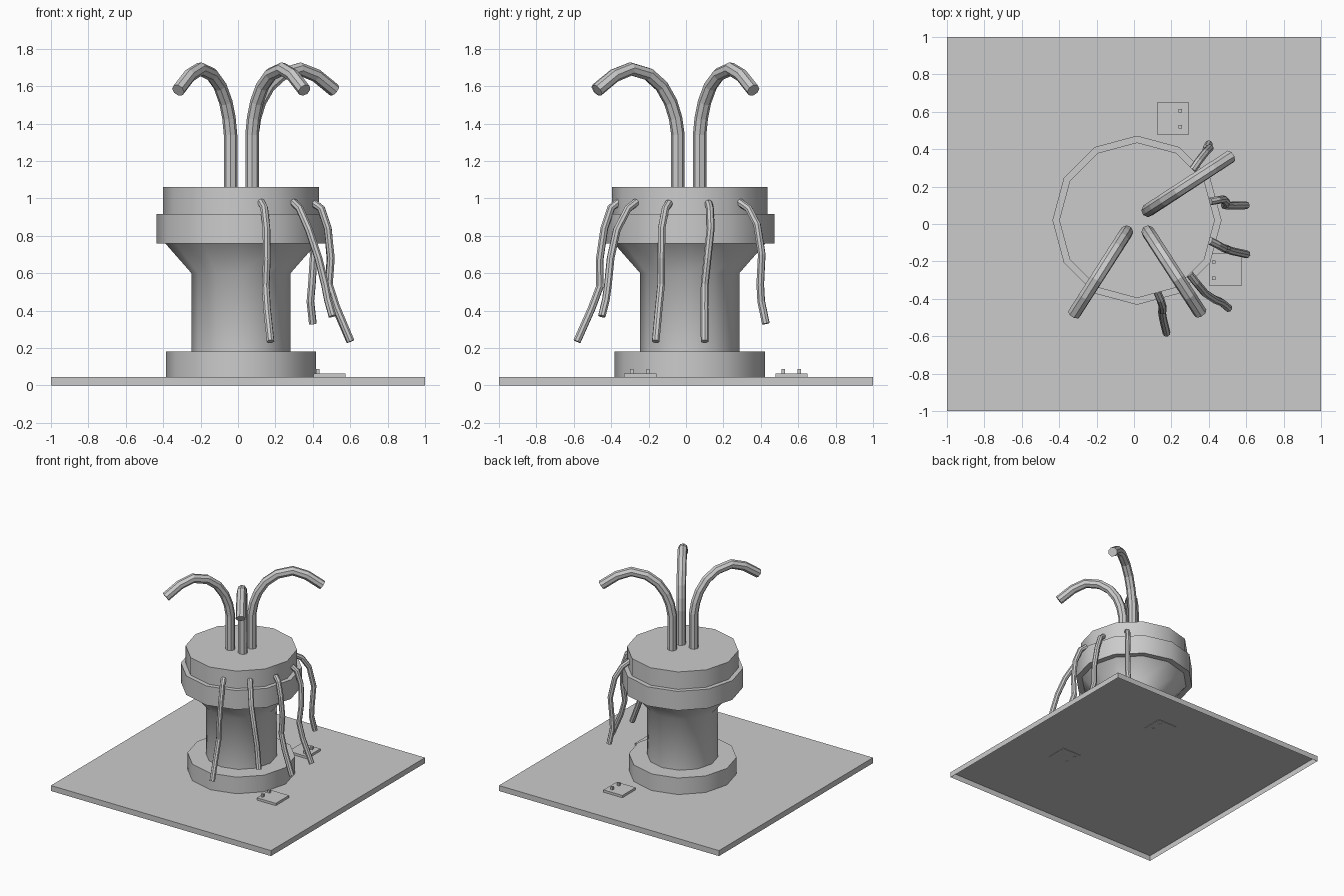
import bpy, bmesh, math
from mathutils import Vector

old = bpy.data.objects.get("Cube")
if old:
    bpy.data.objects.remove(old, do_unlink=True)

grey = bpy.data.materials.new("plain grey")
grey.use_nodes = True
colour = (0.6, 0.6, 0.6, 1)
grey.diffuse_color = colour
grey.node_tree.nodes["Principled BSDF"].inputs["Base Color"].default_value = colour

CENTRE = Vector((0.016, 0.02, 0))


def finish(name, bm, smooth=False):
    bmesh.ops.recalc_face_normals(bm, faces=bm.faces)
    mesh = bpy.data.meshes.new(name)
    bm.to_mesh(mesh)
    bm.free()
    mesh.materials.append(grey)
    obj = bpy.data.objects.new(name, mesh)
    bpy.context.collection.objects.link(obj)
    if smooth:
        bpy.ops.object.select_all(action='DESELECT')
        obj.select_set(True)
        bpy.context.view_layer.objects.active = obj
        bpy.ops.object.shade_smooth_by_angle(angle=math.radians(50))


def skin(bm, rings, close_start=True):
    """Join matching rings of points into a shell, capped at the end."""
    loops = [[bm.verts.new(p) for p in ring] for ring in rings]
    n = len(loops[0])
    for a, b in zip(loops, loops[1:]):
        for i in range(n):
            j = (i + 1) % n
            bm.faces.new((a[i], a[j], b[j], b[i]))
    bm.faces.new(loops[-1])
    if close_start:
        bm.faces.new(loops[0][::-1])


def lathe(name, profile, sides=12):
    bm = bmesh.new()
    angles = [math.tau * i / sides for i in range(sides)]
    skin(bm, [[CENTRE + Vector((r * math.cos(a), r * math.sin(a), z)) for a in angles]
              for r, z in profile])
    finish(name, bm, smooth=True)


def box(name, x0, x1, y0, y1, z0, z1, bottom=True):
    bm = bmesh.new()
    skin(bm, [[(x0, y0, z), (x1, y0, z), (x1, y1, z), (x0, y1, z)] for z in (z0, z1)], bottom)
    finish(name, bm)


def tube(name, points, radius, sides=8):
    pts = [Vector(p) for p in points]
    bm = bmesh.new()
    rings = []
    side = None
    for i, p in enumerate(pts):
        along = (pts[min(i + 1, len(pts) - 1)] - pts[max(i - 1, 0)]).normalized()
        if side is None:
            side = along.orthogonal()
        side = (side - along * side.dot(along)).normalized()
        up = along.cross(side)
        rings.append([p + radius * (math.cos(a) * side + math.sin(a) * up)
                      for a in (math.tau * k / sides for k in range(sides))])
    skin(bm, rings)
    finish(name, bm)


# Ground tray, hollow underneath, and the stepped round body
box("ground_tray", -1, 1, -1, 1, 0, 0.045, bottom=False)
lathe("foot_ring", [(0.402, 0.046), (0.402, 0.182)])
lathe("column", [(0.265, 0.17), (0.265, 0.6), (0.41, 0.765)])
lathe("wide_band", [(0.452, 0.76), (0.452, 0.917)])
lathe("top_drum", [(0.416, 0.9), (0.416, 1.06)])

# Thick arching pipes: share of the reach, height
arch = [(0, 1.04), (0, 1.34), (0.03, 1.43), (0.09, 1.515), (0.2, 1.6),
        (0.36, 1.663), (0.58, 1.692), (0.78, 1.657), (1, 1.578)]
arch_ends = {
    "arch_pipe_front_right": ((-0.04, -0.043), (-0.32, -0.48)),
    "arch_pipe_front_left": ((0.075, -0.043), (0.355, -0.475)),
    "arch_pipe_back_left": ((0.075, 0.073), (0.515, 0.36)),
}
for name, (start, end) in arch_ends.items():
    start, end = Vector(start), Vector(end)
    tube(name, [(*start.lerp(end, t), z) for t, z in arch], 0.036)

# Thin hoses hanging from the drum
hoses = {
    "back": [(.31, .285, .98), (.345, .335, .945), (.38, .38, .86), (.405, .405, .7),
             (.395, .397, .54), (.387, .402, .45), (.40, .427, .33)],
    "left_back": [(.405, .12, .975), (.445, .128, .945), (.48, .132, .84), (.495, .115, .68),
                  (.485, .10, .54), (.52, .098, .42), (.60, .10, .235)],
    "left_front": [(.405, -.09, .975), (.445, -.11, .945), (.48, -.13, .84), (.497, -.132, .68),
                   (.487, -.133, .54), (.525, -.145, .42), (.603, -.162, .235)],
    "front_left": [(.295, -.265, .98), (.33, -.31, .945), (.38, -.37, .83), (.43, -.403, .68),
                   (.465, -.417, .54), (.48, -.428, .46), (.505, -.45, .37)],
    "front": [(.123, -.36, .98), (.14, -.4, .95), (.152, -.437, .84), (.154, -.462, .67),
              (.148, -.46, .53), (.155, -.505, .41), (.174, -.583, .235)],
}
for place, path in hoses.items():
    tube(f"{place}_hanging_hose", path, 0.021)

# Small pads with two pegs each, set just through the tray top
for place, x, y, peg_x in (("back", 0.123, 0.478, 0.247), ("front", 0.403, -0.331, 0.427)):
    box(f"{place}_pad", x, x + 0.172, y, y + 0.172, 0.042, 0.064)
    for k, peg_y in enumerate((y + 0.041, y + 0.128)):
        box(f"{place}_peg_{k + 1}", peg_x - 0.009, peg_x + 0.009,
            peg_y - 0.009, peg_y + 0.009, 0.04, 0.088)
